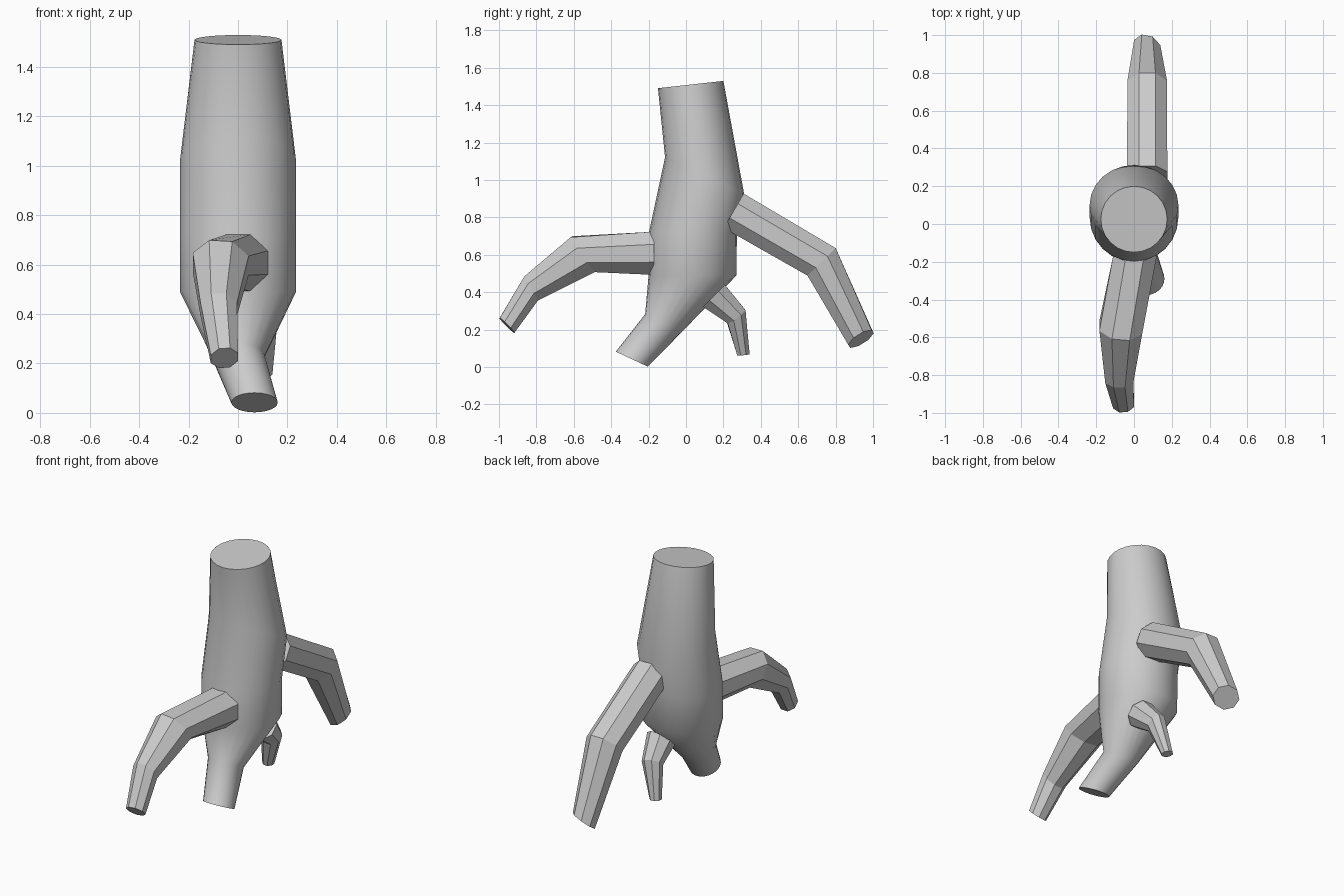
import bpy, bmesh, math
from mathutils import Vector

if "Cube" in bpy.data.objects:
    bpy.data.objects.remove(bpy.data.objects["Cube"])


def loft(name, rings, sides, phase=0.0):
    """Capped tube through rings of (centre, normal, radius)."""
    bm = bmesh.new()
    loops = []
    for centre, normal, radius in rings:
        n = Vector(normal).normalized()
        u = Vector((1, 0, 0))
        u = (u - n * u.dot(n)).normalized()
        v = n.cross(u)
        loop = []
        for i in range(sides):
            a = 2 * math.pi * (i + phase) / sides
            loop.append(bm.verts.new(Vector(centre) + radius * (math.cos(a) * u + math.sin(a) * v)))
        loops.append(loop)
    for a, b in zip(loops, loops[1:]):
        for i in range(sides):
            j = (i + 1) % sides
            bm.faces.new((a[i], a[j], b[j], b[i]))
    bm.faces.new(loops[0])
    bm.faces.new(loops[-1])
    bmesh.ops.recalc_face_normals(bm, faces=bm.faces[:])
    mesh = bpy.data.meshes.new(name)
    bm.to_mesh(mesh)
    bm.free()
    obj = bpy.data.objects.new(name, mesh)
    bpy.context.collection.objects.link(obj)
    return obj


# Smooth leaning trunk, tapering to a forward-bent foot
trunk = loft("trunk", [
    ((0, 0.025, 1.51), (0, -0.11, 0.99), 0.176),
    ((0, 0.10, 1.02), (0, 0.43, 0.90), 0.235),
    ((0, 0.037, 0.72), (0, 0, 1), 0.235),
    ((0, 0.035, 0.49), (0, 0, 1), 0.235),
    ((0, -0.123, 0.232), (0, 0.47, 0.88), 0.108),
    ((0.067, -0.29, 0.042), (0, 0.42, 0.90), 0.094),
], 24)
bpy.context.view_layer.objects.active = trunk
trunk.select_set(True)
bpy.ops.object.shade_smooth_by_angle(angle=math.radians(50))

# Faceted eight-sided side roots
loft("front_root", [
    ((0.005, -0.17, 0.608), (0, -1, 0), 0.125),
    ((-0.07, -0.548, 0.603), (-0.1, -0.82, -0.57), 0.123),
    ((-0.078, -0.828, 0.42), (0, -0.87, -0.5), 0.080),
    ((-0.055, -0.957, 0.222), (0.1, -0.71, -0.71), 0.060),
], 8, 0.5)

loft("back_root", [
    ((0.07, 0.255, 0.835), (0, 0.865, -0.5), 0.115),
    ((0.07, 0.725, 0.562), (0, 0.70, -0.72), 0.114),
    ((0.07, 0.935, 0.15), (0.35, 0.50, -0.80), 0.080),
], 8, 0.5)

loft("small_root", [
    ((0.07, 0.15, 0.38), (0, 0.70, -0.70), 0.090),
    ((0.05, 0.268, 0.272), (-0.2, 0.60, -0.80), 0.064),
    ((0.0, 0.307, 0.066), (-0.1, 0.1, -1), 0.036),
], 8, 0.5)
